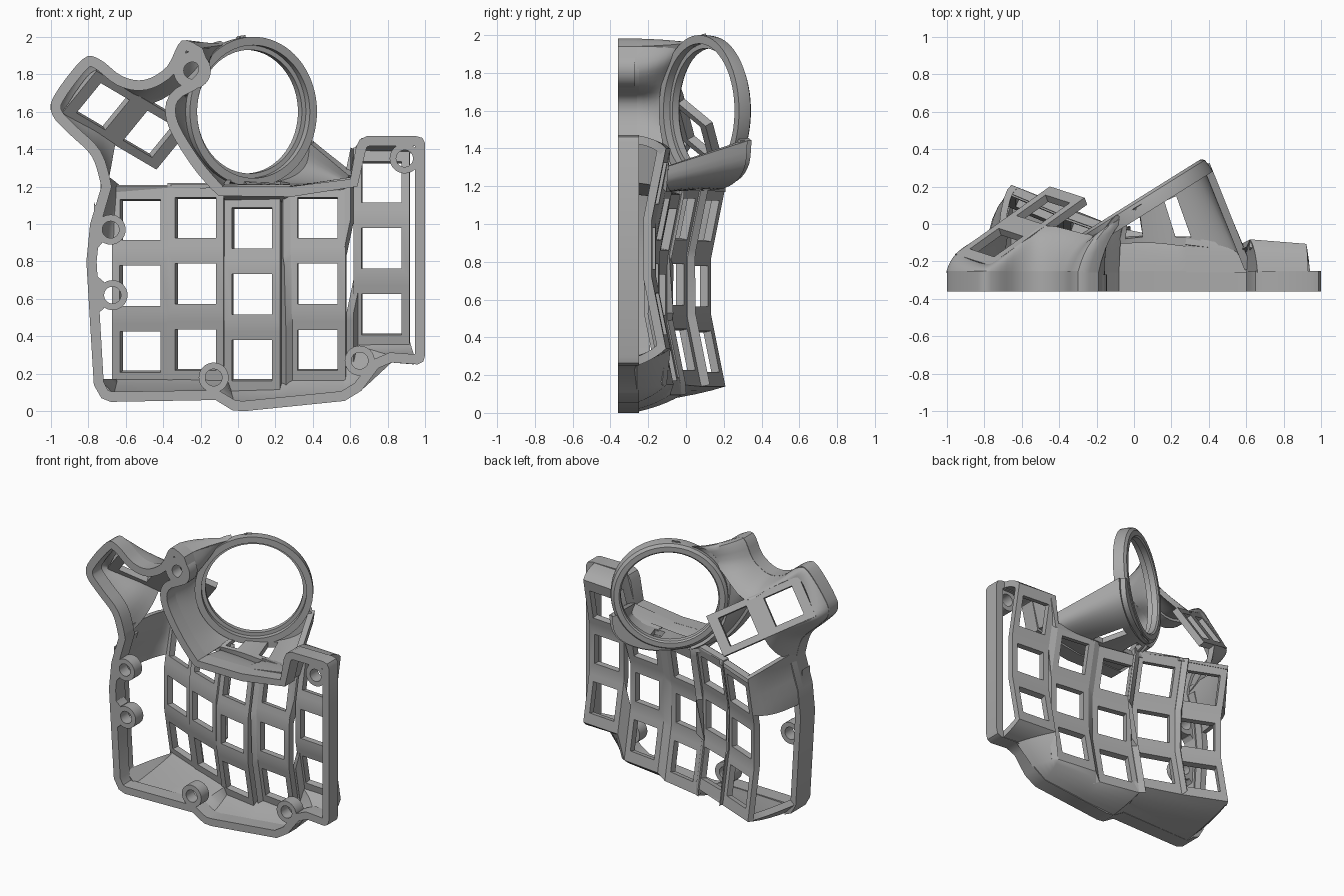
import bpy, bmesh, math
from mathutils import Vector as V

if "Cube" in bpy.data.objects:
    bpy.data.objects.remove(bpy.data.objects["Cube"])

mat = bpy.data.materials.new("matte grey")
mat.use_nodes = True
grey = (0.4, 0.4, 0.4, 1)
mat.diffuse_color = grey
mat.node_tree.nodes["Principled BSDF"].inputs["Base Color"].default_value = grey
BASE, RIM = -0.36, -0.26


def finish(bm, name, thick=0, offset=1, angle=35):
    bmesh.ops.remove_doubles(bm, verts=bm.verts, dist=0.0005)
    me = bpy.data.meshes.new(name)
    bm.to_mesh(me)
    bm.free()
    me.materials.append(mat)
    ob = bpy.data.objects.new(name, me)
    bpy.context.collection.objects.link(ob)
    bpy.ops.object.select_all(action="DESELECT")
    ob.select_set(True)
    bpy.context.view_layer.objects.active = ob
    if thick:
        mod = ob.modifiers.new("thickness", "SOLIDIFY")
        mod.thickness, mod.offset = thick, offset
        bpy.ops.object.modifier_apply(modifier=mod.name)
    bpy.ops.object.shade_smooth_by_angle(angle=math.radians(angle))


def smooth(pts, k):
    """Catmull-Rom refinement with k steps per span."""
    out = []
    for i in range(len(pts) - 1):
        p0, p1, p2, p3 = (pts[max(0, min(len(pts) - 1, i + j))] for j in (-1, 0, 1, 2))
        for s in range(k):
            t = s / k
            out.append(p1 + ((p2 - p0) * t + (2 * p0 - 5 * p1 + 4 * p2 - p3) * t * t
                             + (3 * p1 - p0 - 3 * p2 + p3) * t ** 3) / 2)
    return out + [pts[-1]]


def loft(name, a, b, n=1, bulge=0, thick=0.045, k=1, skip=(), offset=1, closed=False):
    """Sheet from row a to row b; bulge makes it rise steeply along y first."""
    if k > 1:
        a, b = smooth(a, k), smooth(b, k)
    bm = bmesh.new()
    rows = []
    for j in range(n + 1):
        t, row = j / n, []
        for p, q in zip(a, b):
            c = ((p + q) / 2).lerp(V((p.x, q.y, p.z)), bulge)
            row.append(bm.verts.new(p * (1 - t) ** 2 + c * 2 * t * (1 - t) + q * t * t))
        rows.append(row)
    m = len(a)
    for j in range(n):
        for i in range(m if closed else m - 1):
            if (i, j) not in skip:
                h = (i + 1) % m
                bm.faces.new((rows[j][i], rows[j][h], rows[j + 1][h], rows[j + 1][i]))
    finish(bm, name, thick, offset)


def lathe(name, centre, u, v, profile, seg=48):
    """Revolve a closed (radius, height) profile around u x v."""
    bm = bmesh.new()
    w = V(v).cross(V(u))
    rings = []
    for i in range(seg):
        t = 2 * math.pi * i / seg
        rings.append([bm.verts.new(V(centre) + (V(u) * math.cos(t) + V(v) * math.sin(t)) * r + w * h)
                      for r, h in profile])
    m = len(profile)
    for i in range(seg):
        p, q = rings[i], rings[(i + 1) % seg]
        for j in range(m):
            bm.faces.new((p[j], q[j], q[(j + 1) % m], p[(j + 1) % m]))
    bmesh.ops.recalc_face_normals(bm, faces=bm.faces)
    finish(bm, name)


def windowed(name, rows, keys, margin, thick):
    """Strip of quads whose key cells get a square hole."""
    bm = bmesh.new()
    vs = [[bm.verts.new(p) for p in r] for r in rows]
    faces = [bm.faces.new((a[0], a[1], b[1], b[0])) for a, b in zip(vs, vs[1:])]
    bm.normal_update()
    cells = [faces[i] for i in keys]
    bmesh.ops.inset_individual(bm, faces=cells, thickness=margin, use_even_offset=True)
    bmesh.ops.delete(bm, geom=cells, context="FACES")
    finish(bm, name, thick)


def at(y, *xz):
    return [V((x, y, z)) for x, z in xz]


# Key columns: centre x, middle z, middle y, sideways slope
COLS = [(-0.505, 0.67, 0.07, -0.42), (-0.212, 0.68, -0.05, -0.36), (0.083, 0.625, -0.13, -0.2),
        (0.43, 0.68, -0.16, -0.12), (0.77, 0.87, -0.17, -0.08)]
STEPS = (-0.53, -0.497, -0.193, -0.152, 0.152, 0.193, 0.497, 0.53)


def edge(c, side, s):
    x, z, y, slope = COLS[c - 1]
    rise = max(0, abs(s) - 0.15) * 0.2
    return V((x + side * 0.15, y + slope * side * 0.15 + rise, z + s))


for c in range(1, 6):
    windowed(f"key_column_{c}", [(edge(c, -1, s), edge(c, 1, s)) for s in STEPS],
             (1, 3, 5), 0.044, 0.045)
    if c < 5:
        loft(f"column_web_{c}", [edge(c + 1, -1, s) for s in STEPS], [edge(c, 1, s) for s in STEPS],
             skip=[(3, 0)] if c == 4 else ())

# Trackball ring, tilted
TILT = math.radians(32)
RC, RU = V((0.035, 0.145, 1.6)), V((math.cos(TILT), math.sin(TILT), 0))
RN = V((-math.sin(TILT), math.cos(TILT), 0))


def ring(deg, h=-0.04, r=0.39):
    t = math.radians(deg)
    return RC + (RU * math.cos(t) + V((0, 0, math.sin(t)))) * r + RN * h


lathe("ball_ring", RC, RU, (0, 0, 1),
      [(0.34, 0), (0.375, 0), (0.395, -0.015), (0.4, -0.05), (0.4, -0.09),
       (0.355, -0.09), (0.355, -0.05), (0.33, -0.05), (0.33, -0.01)], 72)

# Thumb plate, tilted, with two key holes
TC, TU, TV = V((-0.61, -0.01, 1.575)), V((0.73, 0.52, -0.43)).normalized(), V((0.62, -0.2, 0.76)).normalized()


def thumb(u, v):
    return TC + TU * u + TV * v


windowed("thumb_plate", [(thumb(u, 0.15), thumb(u, -0.15))
                         for u in (-0.345, -0.32, -0.02, 0.02, 0.32, 0.345)], (1, 3), 0.045, 0.045)

# Base rim, in pieces that the walls share
bottom = [(-0.77, 0.14), (-0.73, 0.07), (-0.68, 0.05), (-0.12, 0.06), (-0.03, 0.005), (0.03, 0), (0.57, 0.055),
          (0.66, 0.11), (0.75, 0.23), (0.82, 0.26), (0.96, 0.25), (0.99, 0.265), (1, 0.3)]
right = [(1, 1.43), (0.985, 1.46), (0.95, 1.47), (0.69, 1.47), (0.65, 1.45), (0.63, 1.41), (0.6, 1.24), (0.28, 1.2)]
ball_side = [(-0.08, 1.2), (-0.2, 1.34), (-0.32, 1.54), (-0.32, 1.66), (-0.21, 1.73), (-0.155, 1.82), (-0.19, 1.94)]
crown = [(-0.19, 1.94), (-0.3, 1.98), (-0.38, 1.84), (-0.5, 1.77), (-0.62, 1.79), (-0.74, 1.88), (-0.83, 1.88),
         (-0.985, 1.68), (-0.99, 1.58), (-0.9, 1.48), (-0.78, 1.36), (-0.73, 1.2)]
left = [(-0.79, 1.0), (-0.81, 0.8)]
ball_row, crown_row = at(RIM, *ball_side), at(RIM, *crown)
outline = at(BASE, *bottom, *right)
for row in (smooth(ball_row, 4), smooth(crown_row, 4)):
    outline += [V((p.x, BASE, p.z)) for p in row]
outline += at(BASE, *left)
outline = [p for i, p in enumerate(outline) if (p - outline[i - 1]).length > 0.001]
for p in outline:
    p.x = max(-1, min(1, p.x))
loft("base_rim", outline, [p + V((0, RIM + 0.01 - BASE, 0)) for p in outline], thick=0.055, closed=True)

# Taller left side of the rim
side = [crown[-1], *left, bottom[0], bottom[1], bottom[2]]
loft("left_wall", at(RIM, *side), at(-0.19, *side), thick=0.045)

# Walls around the columns
loft("bottom_wall",
     at(RIM, (-0.77, 0.14), (-0.68, 0.05), (-0.4, 0.055), (-0.12, 0.06), (-0.03, 0.005), (0.23, 0.02),
        (0.3, 0.03), (0.57, 0.055), (0.68, 0.13), (0.82, 0.26), (0.94, 0.25)),
     [edge(c, s, -0.53) for c, s in ((1, -1), (1, -1), (1, 1), (2, 1), (3, -1), (3, 1), (4, -1),
                                     (4, 1), (4, 1), (5, -1), (5, 1))], n=5, bulge=0.25)
loft("top_wall", at(RIM, (0.93, 1.47), (0.66, 1.46), (0.6, 1.25), (0.28, 1.2), (0.23, 1.2), (-0.08, 1.2)),
     [edge(c, s, 0.53) for c, s in ((5, 1), (5, -1), (4, 1), (4, -1), (3, 1), (3, -1))], n=4, bulge=0.5)
tops = [edge(c, s, 0.53) for c, s in ((3, -1), (2, 1), (2, -1), (1, 1), (1, -1))]
loft("top_flange", [p - V((0, 0.06, 0)) for p in tops], tops, thick=0.03)
loft("side_wrap", at(RIM, (-0.735, 1.26), (-0.735, 1.18), (-0.76, 1.08), (-0.79, 1.0), (-0.8, 0.9)),
     [edge(1, -1, s) for s in (0.53, 0.5, 0.4, 0.3, 0.24)], n=6, bulge=0.8, thick=0.035)

# Walls rising to the ball ring and the thumb plate
loft("ring_skirt", ball_row, [ring(d) for d in (250, 232, 205, 178, 155, 130, 112)],
     n=6, bulge=0.4, k=4, thick=0.035)
caps = [ring(92, r=0.375), ring(118, r=0.385), ring(145)] + [thumb(u, v) for u, v in (
    (0.06, 0.15), (-0.12, 0.15), (-0.28, 0.15), (-0.345, 0.12), (-0.345, -0.08),
    (-0.32, -0.15), (-0.2, -0.15), (-0.08, -0.15), (0.04, -0.15))]
loft("thumb_wall", crown_row, caps, n=8, bulge=0.5, k=4, thick=0.035)

# Squared corner of the ring, and the slotted shelf from it to the columns
CORNER = ((250, 0.39), (270, 0.39), (290, 0.42), (309, 0.455), (323, 0.46), (338, 0.42))
corner = [ring(d, r=r) for d, r in CORNER]
loft("ring_corner", [ring(d, r=0.37) for d, r in CORNER], corner, thick=0.07, k=4, offset=0)
loft("ring_shelf", [V(p) for p in ((-0.08, -0.1, 1.19), (0.1, -0.1, 1.19), (0.28, -0.12, 1.19),
                                   (0.45, -0.14, 1.19), (0.58, -0.18, 1.21), (0.61, -0.24, 1.26))],
     corner, n=6, k=4, thick=0.04, offset=0,
     skip=[(i, j) for i in (1, 2, 7, 8) for j in (1, 2, 3, 4)])

# Screw bosses, with flared tabs joining the side ones to the rim
for i, (x, z, r) in enumerate(((-0.68, 0.97, 0.08), (-0.67, 0.62, 0.08), (-0.13, 0.18, 0.08),
                               (0.65, 0.27, 0.08), (0.89, 1.35, 0.08), (-0.245, 1.82, 0.1))):
    lathe(f"screw_boss_{i + 1}", (x, BASE, z), (1, 0, 0), (0, 0, 1),
          [(0.045, 0), (r, 0), (r, 0.09), (0.045, 0.09)], 32)
    if x < -0.5:
        tab = ((-0.77, 0.15), (-0.75, 0.1), (x - 0.045, 0.07))
        loft(f"boss_tab_{i + 1}", at(BASE, *((u, z - h) for u, h in tab)),
             at(BASE, *((u, z + h) for u, h in tab)), thick=0.09, offset=-1)
